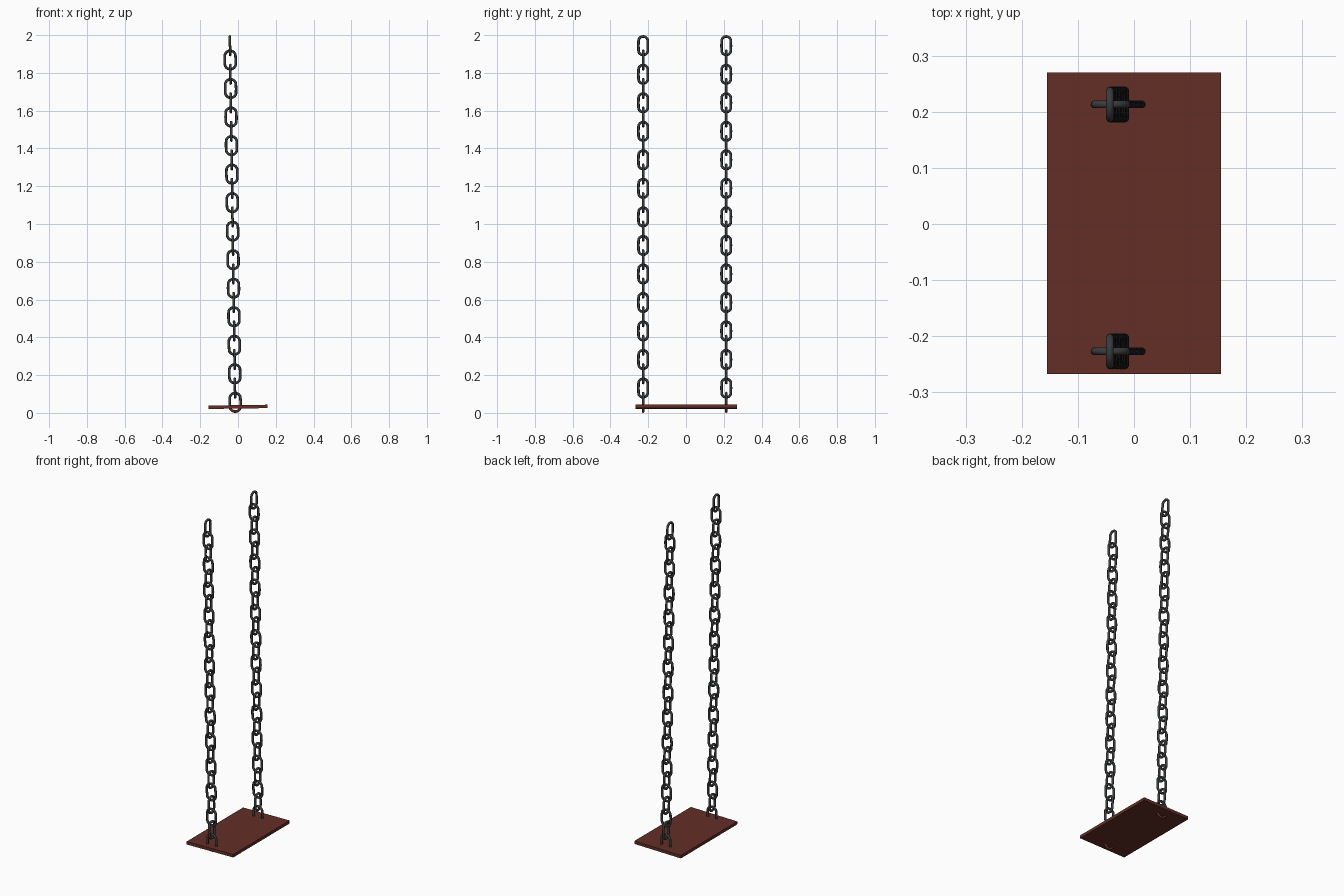
import bpy
import math
from mathutils import Matrix, Vector

cube = bpy.data.objects.get("Cube")
if cube:
    bpy.data.objects.remove(cube, do_unlink=True)


def material(name, color):
    mat = bpy.data.materials.new(name)
    mat.use_nodes = True
    mat.diffuse_color = (*color, 1)
    mat.node_tree.nodes["Principled BSDF"].inputs["Base Color"].default_value = (*color, 1)
    return mat


iron = material("dark_iron", (0.042, 0.044, 0.046))
wood = material("red_brown_wood", (0.125, 0.028, 0.019))

LINKS = 26
LENGTH = 0.112                       # outer length of one link
WIRE = 0.007                         # wire radius
PITCH = (2.0 - LENGTH) / (LINKS - 1)
LEAN = Matrix.Rotation(-0.0145, 4, 'Y')
SEAT_X = -0.015
CHAINS = {"left_chain": 0.213, "right_chain": -0.227}


def link_mesh(name, half_width, turn):
    """Oval chain link: a torus whose halves are pulled apart along z."""
    radius = half_width - WIRE
    bpy.ops.mesh.primitive_torus_add(major_radius=radius, minor_radius=WIRE,
                                     major_segments=24, minor_segments=10)
    obj = bpy.context.object
    bpy.ops.object.shade_smooth()
    mesh = obj.data
    mesh.name = name
    mesh.transform(Matrix.Rotation(math.pi / 2, 4, 'X'))
    stretch = LENGTH / 2 - half_width
    for v in mesh.vertices:
        pull = max(-1, min(1, v.co.z / (radius * 0.2)))
        v.co.z += pull * stretch
    mesh.transform(Matrix.Rotation(turn, 4, 'Z'))
    mesh.materials.append(iron)
    bpy.data.objects.remove(obj)
    return mesh


wide_link = link_mesh("wide_link", 0.036, 0)
narrow_link = link_mesh("narrow_link", 0.032, math.pi / 2)

# The lowest link is painted like the seat where it shows underneath
anchor_link = wide_link.copy()
anchor_link.name = "anchor_link"
anchor_link.materials.append(wood)
for face in anchor_link.polygons:
    if face.center.z < 0.026 - LENGTH / 2:
        face.material_index = 1

# Two leaning chains of alternating links
for chain, y in CHAINS.items():
    for i in range(LINKS):
        mesh = anchor_link if i == 0 else (narrow_link if i % 2 else wide_link)
        obj = bpy.data.objects.new(f"{chain}_link_{i + 1}", mesh)
        place = Matrix.Translation((SEAT_X, y, LENGTH / 2))
        obj.matrix_world = place @ LEAN @ Matrix.Translation((0, 0, i * PITCH))
        bpy.context.collection.objects.link(obj)

# Seat board, square to the chains
bpy.ops.mesh.primitive_cube_add(size=1)
seat = bpy.context.object
seat.name = "seat"
seat.data.transform(Matrix.Diagonal((0.31, 0.537, 0.018, 1)))
seat.matrix_world = Matrix.Translation(Vector((0, 0.0015, 0.032))) @ LEAN
seat.data.materials.append(wood)
